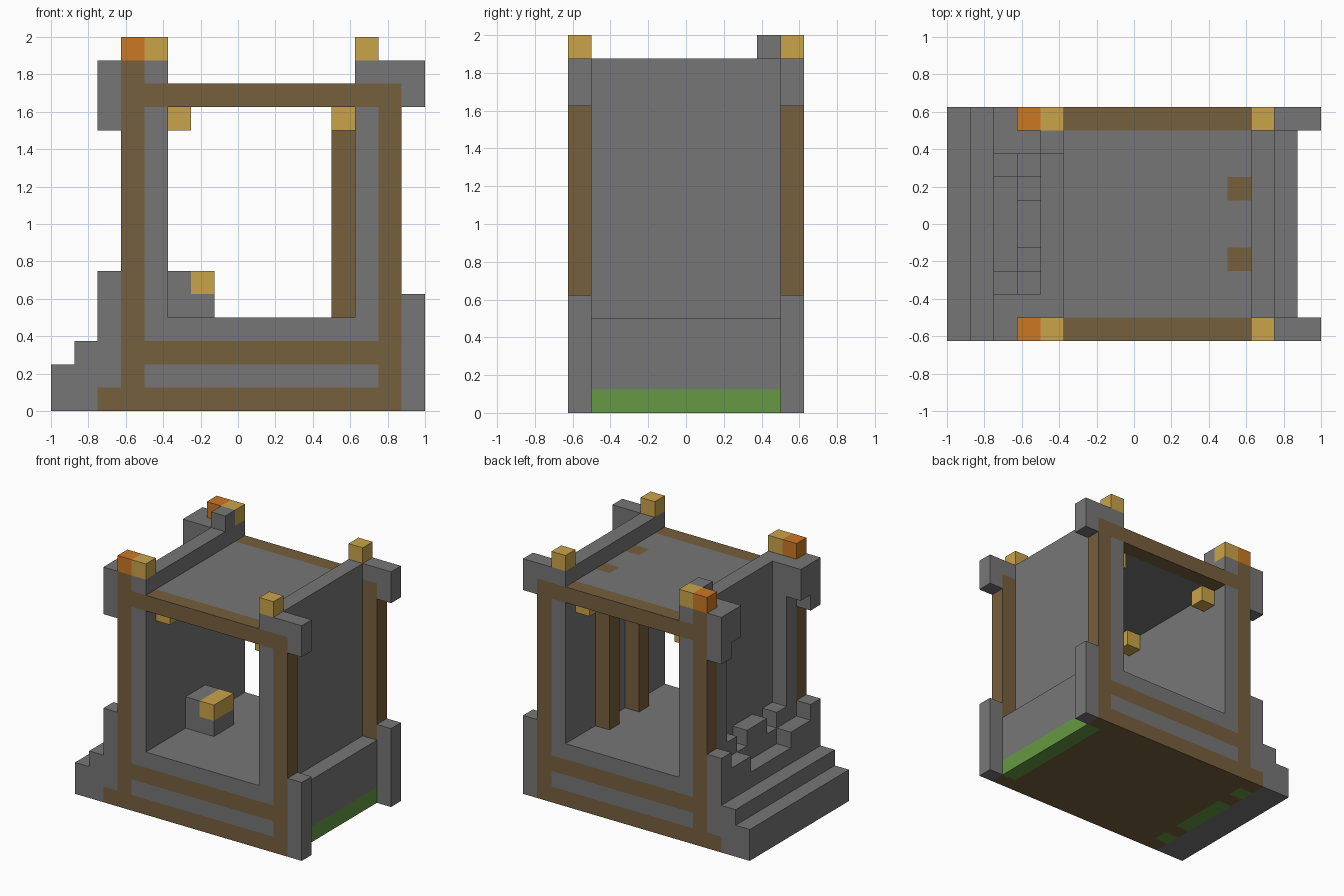
import bpy
import bmesh
from mathutils import Matrix, Vector

UNIT = 0.125  # edge length of one building block

start_cube = bpy.data.objects.get("Cube")
if start_cube:
    bpy.data.objects.remove(start_cube, do_unlink=True)


def make_material(name, srgb):
    """Flat material from a display colour, converted to linear values."""
    colour = [c / 12.92 if c <= 0.04 else ((c + 0.055) / 1.055) ** 2.4 for c in srgb] + [1.0]
    material = bpy.data.materials.new(name)
    material.use_nodes = True
    material.diffuse_color = colour
    material.node_tree.nodes["Principled BSDF"].inputs["Base Color"].default_value = colour
    return material


stone = make_material("grey stone", (0.465, 0.465, 0.465))
wood = make_material("brown wood", (0.465, 0.375, 0.24))
gold = make_material("gold lamp", (0.79, 0.64, 0.29))
orange = make_material("orange flame", (0.80, 0.47, 0.14))
grass = make_material("green grass", (0.40, 0.60, 0.26))


def build(name, material, *boxes, mirror=False):
    """One object from boxes given as x, y and z spans, optionally mirrored in y."""
    bm = bmesh.new()
    for x, y, z in boxes:
        sides = [y, (-y[1], -y[0])] if mirror else [y]
        for side in sides:
            spans = (x, side, z)
            centre = Vector([(a + b) / 2 * UNIT for a, b in spans])
            size = Vector([(b - a) * UNIT for a, b in spans])
            bmesh.ops.create_cube(bm, size=1, matrix=Matrix.Translation(centre) @ Matrix.Diagonal(size.to_4d()))
    mesh = bpy.data.meshes.new(name)
    bm.to_mesh(mesh)
    bm.free()
    mesh.materials.append(material)
    obj = bpy.data.objects.new(name, mesh)
    bpy.context.collection.objects.link(obj)
    return obj


# Shared spans: gable frame depth, inner depth, full depth
END = (4, 5)
INNER = (-4, 4)
FULL = (-5, 5)
NEXT = (3, 4)  # the row just inside each gable frame

# Timber framing on both gable ends
build("timber_posts", wood,
      ((-5, -4), END, (0, 15)),
      ((6, 7), END, (0, 14)), mirror=True)
build("timber_beams", wood,
      ((-4, 6), END, (0, 1)),
      ((-4, 6), END, (2, 3)),
      ((-4, 6), END, (13, 14)),
      ((-6, -5), END, (0, 1)), mirror=True)

# Stone infill around the large openings
build("gable_infill", stone,
      ((-4, 6), END, (1, 2)),
      ((-4, 6), END, (3, 4)),
      ((-4, -3), END, (4, 13)),
      ((5, 6), END, (4, 13)), mirror=True)

# Floor, base and planted strips
build("ground_layer", wood,
      ((-5, 6), INNER, (0, 1)),
      ((-6, -5), (-3, -2), (0, 1)),
      ((-6, -5), (2, 3), (0, 1)))
build("grass_strips", grass,
      ((6, 7), INNER, (0, 1)),
      ((-6, -5), (-2, 2), (0, 1)),
      ((-6, -5), (-4, -3), (0, 1)),
      ((-6, -5), NEXT, (0, 1)))
build("floor_slab", stone, ((-4, 7), INNER, (1, 4)))

# Side walls and roof
build("side_walls", stone,
      ((-4, -3), INNER, (4, 15)),
      ((5, 6), INNER, (4, 15)))
build("roof_slab", stone,
      ((-3, 4), INNER, (13, 14)),
      ((4, 5), (-1, 1), (13, 14)))
build("roof_slab_edges", stone, ((4, 5), (2, 4), (13, 14)), mirror=True)
build("inner_posts", wood, ((4, 5), (1, 2), (4, 14)), mirror=True)

# Eave brackets and corner buttresses
build("right_eave_brackets", stone,
      ((5, 8), END, (14, 15)),
      ((7, 8), END, (13, 14)), mirror=True)
build("left_eave_brackets", stone,
      ((-4, -3), END, (14, 15)),
      ((-6, -5), END, (12, 15)),
      ((-6, -5), NEXT, (13, 15)), mirror=True)
build("right_buttresses", stone, ((7, 8), END, (0, 5)), mirror=True)
build("left_buttresses", stone,
      ((-6, -5), END, (1, 6)),
      ((-6, -5), (2, 4), (1, 5)),
      ((-5, -4), NEXT, (1, 15)), mirror=True)

# Steps and stepped ledge on the left side
build("steps", stone,
      ((-8, -7), FULL, (0, 2)),
      ((-7, -6), FULL, (0, 3)),
      ((-6, -5), (-2, 2), (1, 4)))
build("ledge_middle", stone, ((-5, -4), (-1, 1), (1, 6)))
build("ledge_sides", stone,
      ((-5, -4), (1, 2), (1, 5)),
      ((-5, -4), (2, 3), (1, 6)), mirror=True)

# Seat block with a gold edge inside the room
build("seat_block", stone,
      ((-3, -1), (-1, 1), (4, 5)),
      ((-3, -2), (-1, 1), (5, 6)))
build("seat_edge", gold, ((-2, -1), (-1, 1), (5, 6)))

# Lamps on the roof corners and under the ceiling
build("roof_lamps", gold,
      ((-4, -3), END, (15, 16)),
      ((5, 6), END, (15, 16)), mirror=True)
build("roof_flames", orange, ((-5, -4), END, (15, 16)), mirror=True)
build("ceiling_lamps", gold,
      ((-3, -2), NEXT, (12, 13)),
      ((4, 5), NEXT, (12, 13)), mirror=True)
build("chimney_stub", stone, ((-4, -3), NEXT, (15, 16)))
